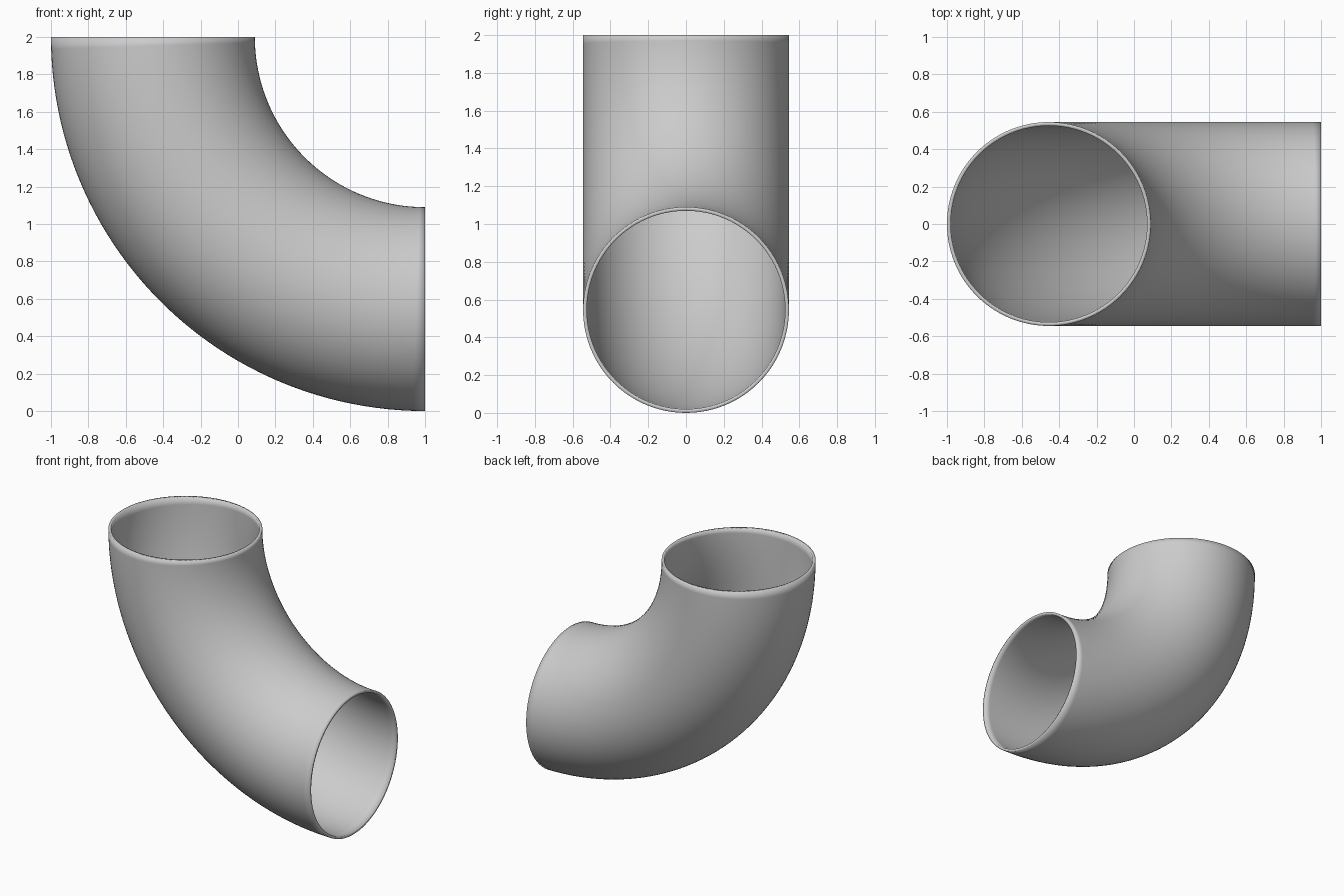
import bpy, bmesh
from math import pi, sin, cos

if "Cube" in bpy.data.objects:
    bpy.data.objects.remove(bpy.data.objects["Cube"])

BEND_R = 1.455      # bend centre line radius
OUTER_R = 0.545     # pipe outside radius
INNER_R = 0.525     # pipe bore radius
CENTRE = (1.0, 2.0) # bend centre in x, z
SIDES, STEPS = 96, 48


def sweep_ring(bm, radius, angle):
    """One circular section of the pipe at an angle along the bend."""
    ring = []
    for i in range(SIDES):
        a = 2 * pi * i / SIDES
        d = BEND_R + radius * cos(a)
        ring.append(bm.verts.new((CENTRE[0] - d * cos(angle),
                                  radius * sin(a),
                                  CENTRE[1] - d * sin(angle))))
    return ring


def bridge(bm, a, b):
    for i in range(SIDES):
        j = (i + 1) % SIDES
        bm.faces.new((a[i], a[j], b[j], b[i]))


bm = bmesh.new()
angles = [pi / 2 * s / STEPS for s in range(STEPS + 1)]

# Outer wall down the bend, then the bore back up, closed by the two rims
rings = [sweep_ring(bm, OUTER_R, a) for a in angles]
rings += [sweep_ring(bm, INNER_R, a) for a in reversed(angles)]
for k, ring in enumerate(rings):
    bridge(bm, ring, rings[(k + 1) % len(rings)])
bmesh.ops.recalc_face_normals(bm, faces=bm.faces)
for f in bm.faces:
    f.smooth = True

mesh = bpy.data.meshes.new("pipe_elbow")
bm.to_mesh(mesh)
bm.free()
elbow = bpy.data.objects.new("pipe_elbow", mesh)
bpy.context.collection.objects.link(elbow)
